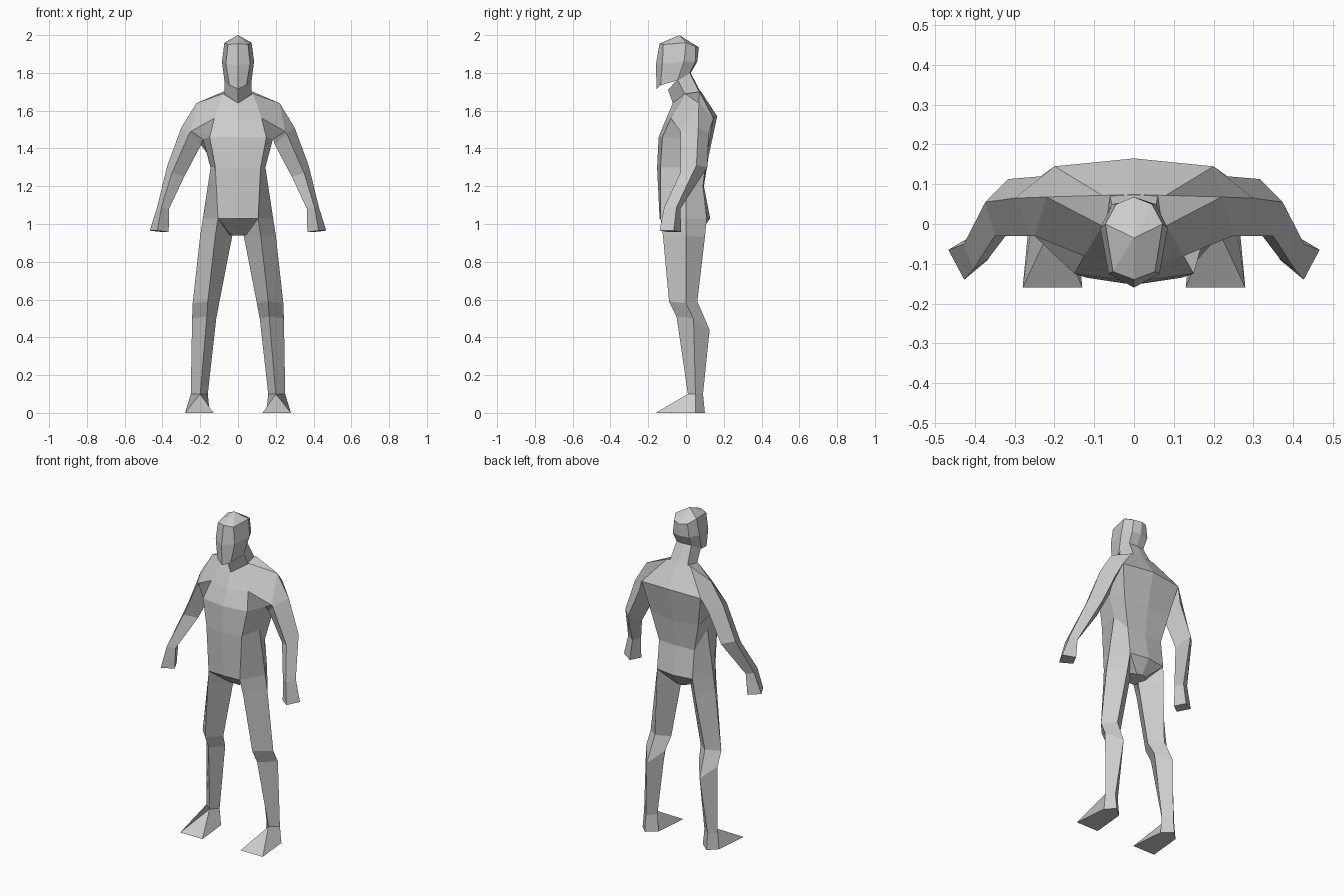
import bpy, bmesh

skin = bpy.data.materials.new("light_grey")
skin.diffuse_color = (0.6, 0.6, 0.6, 1)


def loft(name, rings, top=None, mirror=False):
    """Bridge closed rings of equal length, closing the ends with fans."""
    bm = bmesh.new()
    loops = [[bm.verts.new(p) for p in r] for r in rings]
    n = len(loops[0])
    for a, b in zip(loops, loops[1:]):
        for i in range(n):
            j = (i + 1) % n
            bm.faces.new((a[i], a[j], b[j], b[i]))
    bm.faces.new(loops[0])
    if top:
        tip = bm.verts.new(top)
        for i in range(n):
            bm.faces.new((loops[-1][i], loops[-1][(i + 1) % n], tip))
    else:
        bm.faces.new(loops[-1])
    bmesh.ops.remove_doubles(bm, verts=bm.verts[:], dist=0.001)
    bmesh.ops.recalc_face_normals(bm, faces=bm.faces[:])
    me = bpy.data.meshes.new(name)
    bm.to_mesh(me)
    bm.free()
    me.materials.append(skin)
    ob = bpy.data.objects.new(name, me)
    bpy.context.collection.objects.link(ob)
    if mirror:
        ob.modifiers.new("mirror", 'MIRROR')
    return ob


def full(half):
    """Complete a front-to-back half ring with its mirror image."""
    return half + [(-x, y, z) for x, y, z in half[-2:0:-1]]


# Torso: each half ring runs front centre, front, side, back, back centre
torso = [
    [(0, -.03, .94), (.03, -.03, .94), (.09, 0, .96), (.03, .06, .95), (0, .07, .95)],
    [(0, -.14, 1.03), (.106, -.135, 1.03), (.186, 0, 1.03), (.12, .11, 1.03), (0, .128, 1.03)],
    [(0, -.153, 1.3), (.12, -.135, 1.3), (.145, 0, 1.3), (.12, .09, 1.2), (0, .095, 1.2)],
    [(0, -.145, 1.46), (.15, -.125, 1.46), (.185, 0, 1.45), (.16, .11, 1.37), (0, .12, 1.36)],
    [(0, -.108, 1.55), (.125, -.08, 1.56), (.25, -.03, 1.49), (.2, .145, 1.56), (0, .165, 1.57)],
    [(0, -.07, 1.64), (.08, -.005, 1.69), (.22, .068, 1.64), (.08, .072, 1.7), (0, .074, 1.71)],
]
loft("torso", [full(h) for h in torso])

# Neck leaning forward into the head
neck = [
    [(0, -.07, 1.64), (.072, -.005, 1.685), (.06, .07, 1.7), (0, .074, 1.705)],
    [(0, -.095, 1.71), (.07, -.045, 1.765), (.05, .02, 1.8), (0, .025, 1.8)],
]
loft("neck", [full(h) for h in neck])

# Head
head = [
    [(0, -.155, 1.715), (.045, -.135, 1.735), (.072, -.045, 1.76), (.05, .015, 1.79), (0, .02, 1.79)],
    [(0, -.16, 1.84), (.064, -.125, 1.85), (.085, -.01, 1.86), (.055, .05, 1.86), (0, .06, 1.86)],
    [(0, -.14, 1.955), (.053, -.12, 1.95), (.072, 0, 1.96), (.045, .05, 1.94), (0, .068, 1.935)],
]
loft("head", [full(h) for h in head], top=(0, -.035, 2.0))

# Arm and hand: rings run outer, front, inner, back
arm = [
    [(.22, .068, 1.64), (.25, -.03, 1.49), (.185, 0, 1.45), (.2, .145, 1.56)],
    [(.30, .065, 1.51), (.257, -.03, 1.48), (.195, .02, 1.42), (.235, .12, 1.48)],
    [(.374, .055, 1.31), (.35, -.03, 1.27), (.285, .02, 1.25), (.317, .113, 1.30)],
    [(.428, -.05, 1.09), (.405, -.115, 1.09), (.365, -.085, 1.08), (.385, -.03, 1.08)],
    [(.467, -.065, .965), (.427, -.14, .965), (.367, -.09, .957), (.40, -.025, .957)],
]
loft("arm", arm, mirror=True)

# Leg: rings run front, outer, back, inner
leg = [
    [(.106, -.135, 1.03), (.186, 0, 1.03), (.12, .11, 1.03), (.03, 0, .96)],
    [(.12, -.122, .94), (.2, 0, .94), (.13, .10, .93), (.03, 0, .94)],
    [(.16, -.09, .59), (.24, 0, .58), (.17, .06, .59), (.10, 0, .58)],
    [(.165, -.05, .51), (.243, .04, .5), (.18, .125, .44), (.115, .04, .5)],
    [(.2, .01, .1), (.25, .05, .1), (.21, .09, .1), (.16, .05, .1)],
]
loft("leg", leg, mirror=True)

# Foot: wedge from the ankle down to a wide flat toe
foot = [
    [(.13, -.16, 0), (.28, -.16, 0), (.26, .05, 0), (.21, .10, 0), (.15, .05, 0)],
    [(.2, .01, .1), (.2, .01, .1), (.25, .05, .1), (.21, .09, .1), (.16, .05, .1)],
]
loft("foot", foot, mirror=True)
